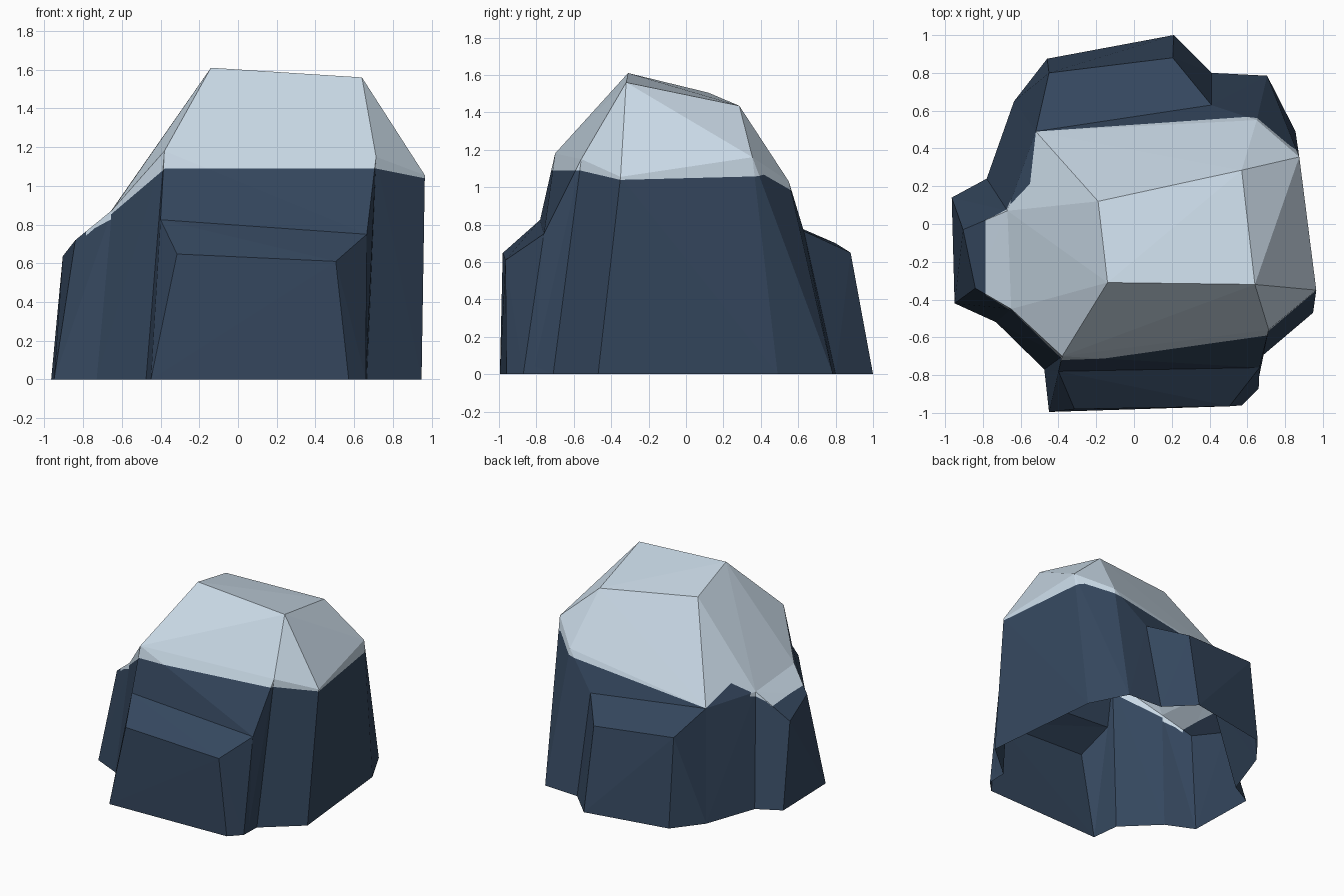
import bpy, bmesh
from mathutils import Vector

if "Cube" in bpy.data.objects:
    bpy.data.objects.remove(bpy.data.objects["Cube"])


def material(name, rgb):
    m = bpy.data.materials.new(name)
    m.diffuse_color = (*rgb, 1)
    m.use_nodes = True
    m.node_tree.nodes["Principled BSDF"].inputs["Base Color"].default_value = m.diffuse_color
    return m


rock_mat = material("slate_blue_rock", (0.035, 0.063, 0.112))
snow_mat = material("pale_snow", (0.59, 0.70, 0.80))


def boulder(name, points):
    """Faceted convex chunk wrapped around a few corner points."""
    bm = bmesh.new()
    for p in points:
        bm.verts.new(p)
    res = bmesh.ops.convex_hull(bm, input=bm.verts)
    loose = {g for g in res["geom_interior"] + res["geom_unused"]
             if isinstance(g, bmesh.types.BMVert)}
    bmesh.ops.delete(bm, geom=list(loose), context='VERTS')
    bmesh.ops.recalc_face_normals(bm, faces=bm.faces)
    me = bpy.data.meshes.new(name)
    bm.to_mesh(me)
    bm.free()
    ob = bpy.data.objects.new(name, me)
    bpy.context.collection.objects.link(ob)
    return ob


# Corners shared between neighbouring chunks
shoulder_fl, shoulder_fr = (-.38, -.70, 1.18), (.713, -.56, 1.15)
left_back, left_front = (-.67, .07, .85), (-.65, -.45, .875)
ledge_l, ledge_r = (-.52, .49, .835), (.41, .63, .765)
step_l, step_r = (-.40, -.78, .825), (.665, -.76, .75)
g_fl, g_fr = (-.475, -.77, 0), (.665, -.71, 0)
g_lf, g_lb = (-.73, -.52, 0), (-.78, .24, 0)
g_bl, g_br = (-.635, .65, 0), (.41, .80, 0)
core = [(0, 0, 0), (0, 0, .55)]

# Main peak
peak = boulder("snowy_rock", [
    (-.14, -.31, 1.61), (.64, -.32, 1.56), (.57, .285, 1.435), (-.19, .12, 1.505),
    shoulder_fl, shoulder_fr, (.965, -.35, 1.055), (.875, .355, 1.16),
    (.65, .55, 1.03), (-.48, .29, .97), left_back, left_front, ledge_l, ledge_r,
    g_fl, g_fr, (.948, -.47, 0), (.855, .49, 0), (.705, .785, 0),
    g_br, g_bl, g_lb, g_lf])

# Outcrops around the peak
outcrops = [
    boulder("front_wall", [shoulder_fl, shoulder_fr, step_l, step_r, g_fl, g_fr,
                           (.66, -.82, 0)] + core),
    boulder("front_block", [step_l, step_r, (-.315, -.98, .648), (.505, -.965, .61),
                            (-.45, -.995, 0), (.572, -.96, 0), (.66, -.87, 0),
                            g_fl, g_fr] + core),
    boulder("back_block", [ledge_l, ledge_r, (-.45, .80, .70), (.205, .88, .65),
                           (-.46, .875, 0), (.21, 1.0, 0), g_br, g_bl] + core),
    boulder("left_block", [left_back, left_front, (-.905, -.03, .637),
                           (-.84, -.34, .72), (-.95, -.42, 0), (-.965, .14, 0),
                           g_lb, g_lf] + core),
]

# Fuse everything into one shell
for ob in outcrops:
    mod = peak.modifiers.new("fuse", 'BOOLEAN')
    mod.operation, mod.solver, mod.object = 'UNION', 'EXACT', ob
bpy.context.view_layer.update()
fused = bpy.data.meshes.new_from_object(
    peak.evaluated_get(bpy.context.evaluated_depsgraph_get()))
peak.modifiers.clear()
peak.data = fused
for ob in outcrops:
    bpy.data.objects.remove(ob)

# Snow lines (z = a + b*x + c*y): front cap, left slope, back wall, right wall
snow_lines = [(1.09, 0, 0), (1.41, .85, 0), (1.11, .15, -.4), (1.232, -.2, 0)]
left_ledge = (1.181, .54, 0)          # extra snow on the left ledge
left_edge, left_end = -.655, -.785
cuts = [((0, 0, a), (-b, -c, 1)) for a, b, c in snow_lines + [left_ledge]]
cuts += [((x, 0, 0), (1, 0, 0)) for x in (left_edge, left_end)]
bm = bmesh.new()
bm.from_mesh(fused)
bmesh.ops.remove_doubles(bm, verts=bm.verts, dist=.002)
for co, no in cuts:
    bmesh.ops.bisect_plane(bm, geom=bm.verts[:] + bm.edges[:] + bm.faces[:],
                           dist=1e-5, plane_co=co, plane_no=Vector(no).normalized())

# Open underside
under = [f for f in bm.faces if all(v.co.z < .002 for v in f.verts)]
bmesh.ops.delete(bm, geom=under, context='FACES')


def above(p, line):
    return p.z > line[0] + line[1] * p.x + line[2] * p.y


# Rock below the snow lines, snow above
fused.materials.clear()
fused.materials.append(rock_mat)
fused.materials.append(snow_mat)
for f in bm.faces:
    p = f.calc_center_median()
    snowy = any(above(p, s) for s in snow_lines)
    snowy = snowy or (p.x < left_edge and above(p, left_ledge))
    f.material_index = int(snowy and p.x > left_end)
    f.smooth = False
bm.to_mesh(fused)
bm.free()
